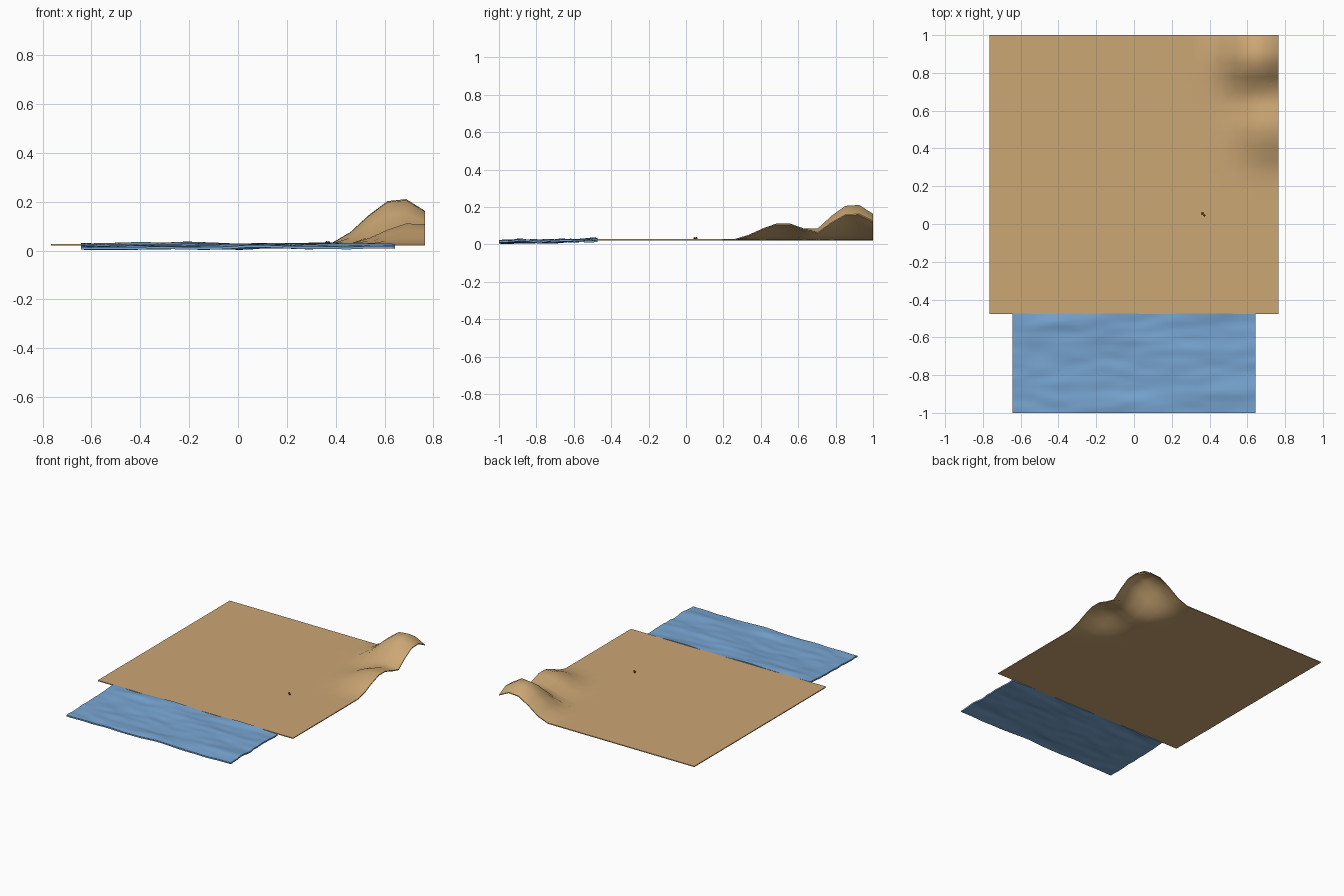
import bpy, bmesh, math
from mathutils import Vector, noise

if "Cube" in bpy.data.objects:
    bpy.data.objects.remove(bpy.data.objects["Cube"])


def material(name, rgb):
    m = bpy.data.materials.new(name)
    m.diffuse_color = (*rgb, 1)
    m.use_nodes = True
    m.node_tree.nodes["Principled BSDF"].inputs["Base Color"].default_value = m.diffuse_color
    return m


SAND = material("sand", (0.60, 0.385, 0.175))
WATER = material("water blue", (0.185, 0.375, 0.64))
WOOD = material("dark driftwood", (0.16, 0.10, 0.04))


def finish(name, bm, mat, angle=50):
    mesh = bpy.data.meshes.new(name)
    bm.to_mesh(mesh)
    bm.free()
    mesh.materials.append(mat)
    ob = bpy.data.objects.new(name, mesh)
    bpy.context.collection.objects.link(ob)
    return ob


def sheet(name, x0, x1, y0, y1, nx, ny, height, thick, mat):
    """Thin slab whose top follows height(x, y)."""
    bm = bmesh.new()
    bmesh.ops.create_grid(bm, x_segments=nx, y_segments=ny, size=0.5)
    for v in bm.verts:
        x = x0 + (v.co.x + 0.5) * (x1 - x0)
        y = y0 + (v.co.y + 0.5) * (y1 - y0)
        v.co = (x, y, height(x, y))
    # underside copy and rim walls
    rim = [e for e in bm.edges if e.is_boundary]
    top = list(bm.verts)
    top_faces = list(bm.faces)
    low = {v: bm.verts.new(v.co - Vector((0, 0, thick))) for v in top}
    for f in top_faces:
        bm.faces.new([low[v] for v in reversed(f.verts)])
    for e in rim:
        a, b = e.verts
        bm.faces.new((a, b, low[b], low[a]))
    bmesh.ops.recalc_face_normals(bm, faces=bm.faces)
    ob = finish(name, bm, mat)
    bpy.ops.object.select_all(action='DESELECT')
    ob.select_set(True)
    bpy.context.view_layer.objects.active = ob
    bpy.ops.object.shade_smooth_by_angle(angle=math.radians(50))
    return ob


# Beach: flat sheet with two smooth dunes in the back right corner
def bump(x, y, cx, cy, r, h):
    t = max(0.0, 1 - math.hypot(x - cx, y - cy) / r)
    return h * t * t * (3 - 2 * t)


def beach_height(x, y):
    return 0.028 + max(bump(x, y, 0.66, 0.895, 0.30, 0.193),
                       bump(x, y, 0.72, 0.52, 0.28, 0.090))


sheet("beach", -0.765, 0.765, -0.477, 1.0, 20, 20, beach_height, 0.006, SAND)


# Water: gentle ripples stretched along x, rising toward the shore
def water_height(x, y):
    rise = 0.010 * (y + 1) / 0.525
    n = noise.noise(Vector((x * 3.0, y * 9.0, 2.7)))
    n += 0.4 * noise.noise(Vector((x * 7.0, y * 22.0, 5.1)))
    return max(0.010, min(0.045, 0.019 + rise + 0.013 * n))


sheet("water", -0.643, 0.643, -1.0, -0.474, 40, 30, water_height, 0.010, WATER)

# Tiny driftwood bits lying on the sand
for i, (x, y, s) in enumerate([(0.362, 0.056, 0.007), (0.372, 0.046, 0.006)]):
    bm = bmesh.new()
    bmesh.ops.create_icosphere(bm, subdivisions=1, radius=1)
    for v in bm.verts:
        v.co = (x + v.co.x * s, y + v.co.y * s, 0.033 + v.co.z * s)
    finish(f"driftwood_{i + 1}", bm, WOOD)
